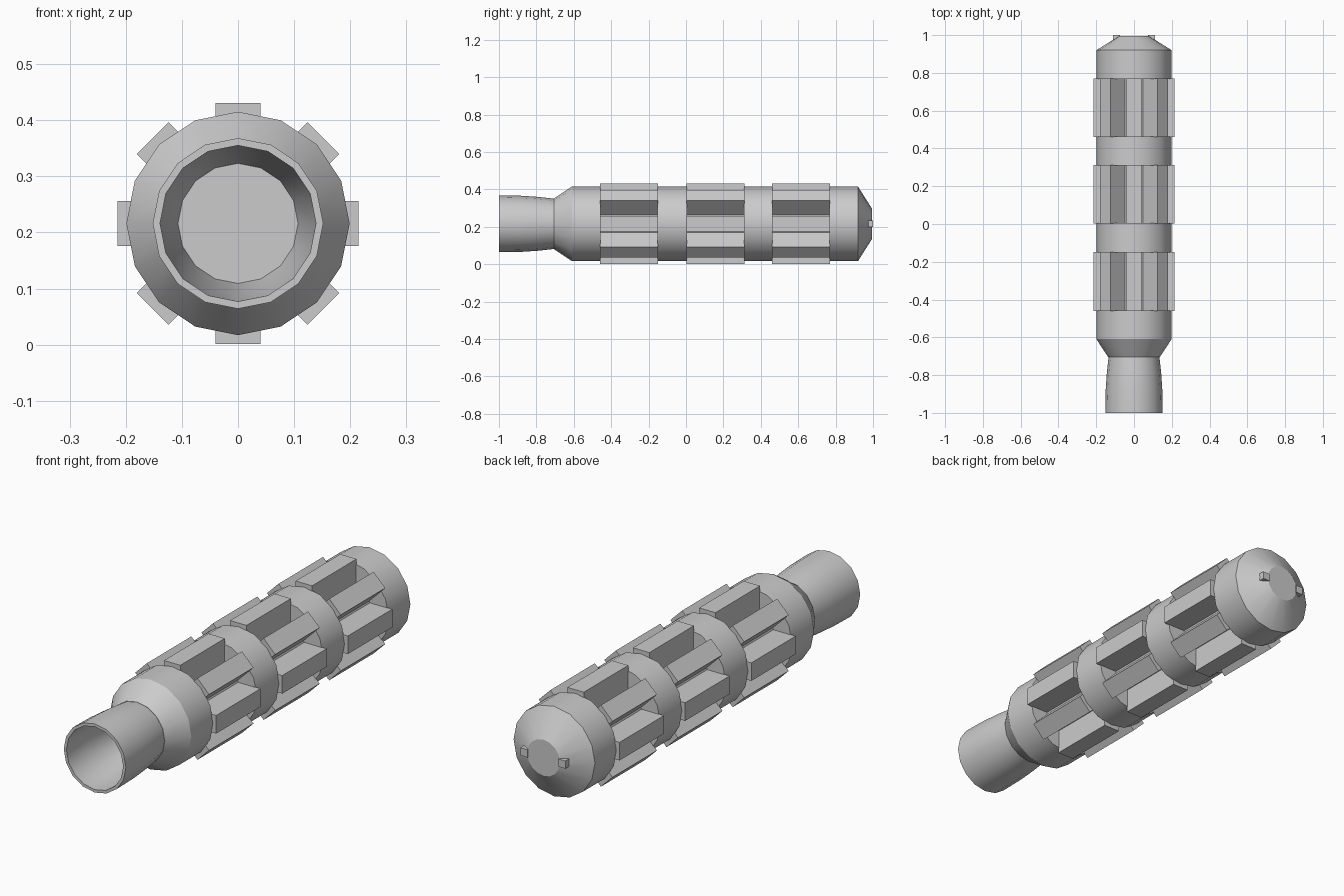
import bpy, bmesh, math
from mathutils import Matrix, Vector

if "Cube" in bpy.data.objects:
    bpy.data.objects.remove(bpy.data.objects["Cube"])

CZ = 0.216      # height of the long axis
SIDES = 16


def finish(bm, name, smooth):
    bmesh.ops.recalc_face_normals(bm, faces=bm.faces[:])
    me = bpy.data.meshes.new(name)
    bm.to_mesh(me)
    bm.free()
    ob = bpy.data.objects.new(name, me)
    bpy.context.collection.objects.link(ob)
    if smooth:
        bpy.ops.object.select_all(action='DESELECT')
        ob.select_set(True)
        bpy.context.view_layer.objects.active = ob
        bpy.ops.object.shade_smooth_by_angle(angle=math.radians(30))
    return ob


def lathe(name, profile):
    """Revolve (y, radius) points about the long axis and cap both ends."""
    bm = bmesh.new()
    rings = []
    for y, r in profile:
        rings.append([bm.verts.new((r * math.cos(2 * math.pi * i / SIDES), y,
                                    CZ + r * math.sin(2 * math.pi * i / SIDES)))
                      for i in range(SIDES)])
    for a, b in zip(rings, rings[1:]):
        for i in range(SIDES):
            j = (i + 1) % SIDES
            bm.faces.new((a[i], a[j], b[j], b[i]))
    bm.faces.new(rings[0])
    bm.faces.new(rings[-1])
    return finish(bm, name, True)


def box(bm, lo, hi, rot):
    lo, hi = Vector(lo), Vector(hi)
    m = (Matrix.Translation((0, 0, CZ)) @ rot @ Matrix.Translation((lo + hi) / 2)
         @ Matrix.Diagonal((*(hi - lo), 1)))
    bmesh.ops.create_cube(bm, size=1, matrix=m)


# Body: shoulder, four collars, recessed core between them, chamfered end
R, CORE = 0.199, 0.115
GROOVES = [(-0.457, -0.152), (0.005, 0.31), (0.463, 0.768)]
profile = [(-0.705, 0.125), (-0.705, 0.136), (-0.61, R)]
for y0, y1 in GROOVES:
    profile += [(y0, R), (y0, CORE), (y1, CORE), (y1, R)]
profile += [(0.92, R), (0.995, 0.08)]
lathe("grip_body", profile)

# Flared emitter tube with its hollow bore
lathe("emitter_tube", [(-0.70, 0.134), (-0.79, 0.144), (-0.88, 0.15), (-1.0, 0.152),
                       (-1.0, 0.139), (-0.88, 0.137), (-0.72, 0.107)])

# Grip ribs: eight bars around each groove
for n, (y0, y1) in enumerate(GROOVES):
    bm = bmesh.new()
    for k in range(8):
        box(bm, (-0.04, y0 - 0.003, 0.09), (0.04, y1 + 0.003, 0.215),
            Matrix.Rotation(k * math.pi / 4, 4, 'Y'))
    finish(bm, f"grip_ribs_{n + 1}", False)

# Two small tabs on the end cap
bm = bmesh.new()
for k in range(2):
    box(bm, (0.075, 0.96, -0.017), (0.11, 1.0, 0.017), Matrix.Rotation(k * math.pi, 4, 'Y'))
finish(bm, "end_tabs", False)
